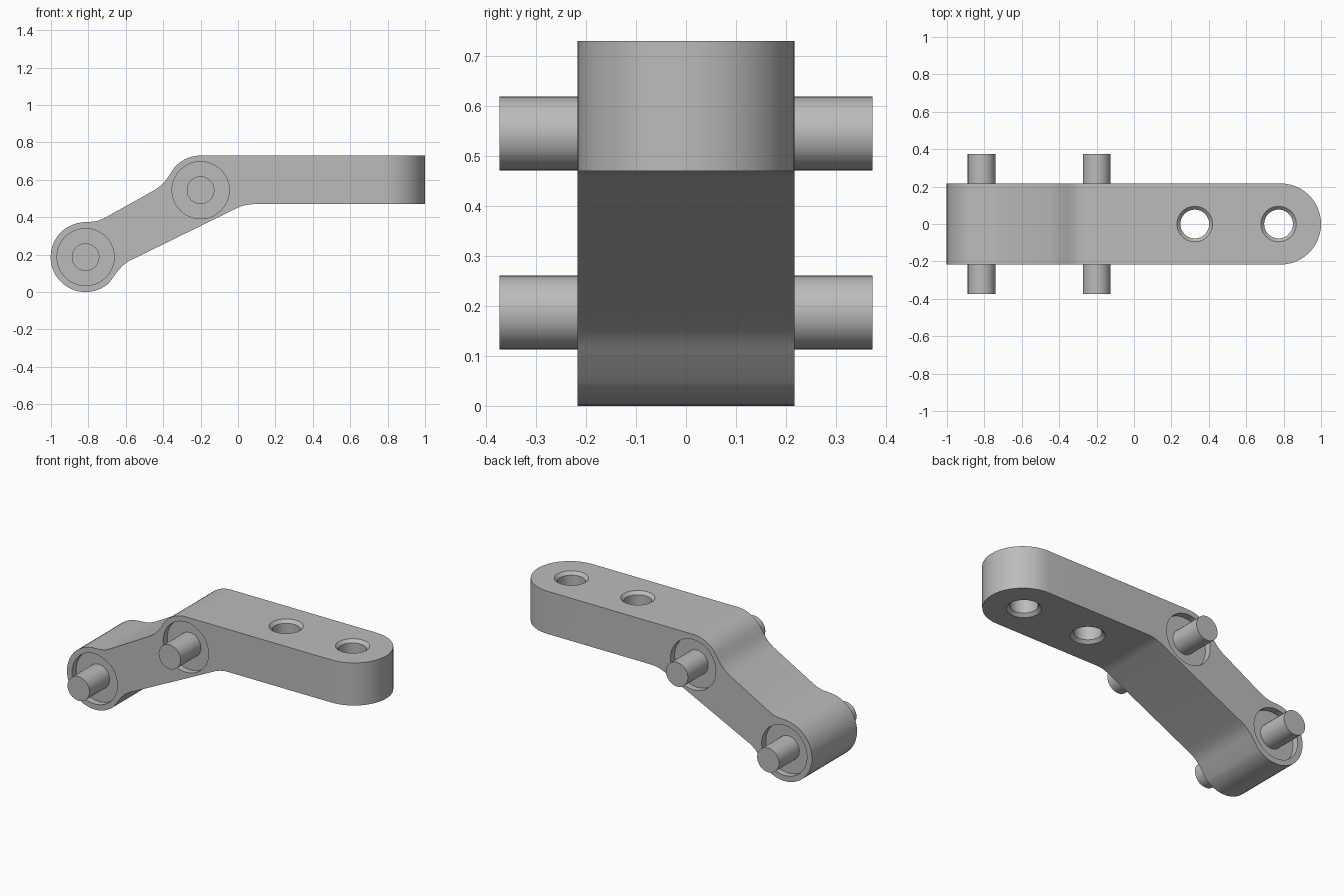
import bpy
import bmesh
from math import sin, cos, radians, pi
from mathutils import Matrix, Vector

cube = bpy.data.objects.get("Cube")
if cube:
    bpy.data.objects.remove(cube, do_unlink=True)

grey = bpy.data.materials.new("plain grey")
grey.use_nodes = True
grey.diffuse_color = (0.5, 0.5, 0.5, 1)
grey.node_tree.nodes["Principled BSDF"].inputs["Base Color"].default_value = (0.5, 0.5, 0.5, 1)

HALF_WIDTH = 0.217
PIN_REACH = 0.373
LOW_JOINT = (-0.815, 0.187)
HIGH_JOINT = (-0.2, 0.545)
TO_Y = Matrix.Rotation(-pi / 2, 4, "X")   # turns the z axis onto y


def arc(centre, radius, start, end, steps):
    angles = [radians(start + (end - start) * i / steps) for i in range(steps + 1)]
    return [(centre[0] + radius * cos(a), centre[1] + radius * sin(a)) for a in angles]


def finish(name, bm):
    bmesh.ops.recalc_face_normals(bm, faces=bm.faces)
    mesh = bpy.data.meshes.new(name)
    bm.to_mesh(mesh)
    bm.free()
    mesh.materials.append(grey)
    obj = bpy.data.objects.new(name, mesh)
    bpy.context.collection.objects.link(obj)
    return obj


def prism(name, points, to_3d, depth):
    bm = bmesh.new()
    face = bm.faces.new([bm.verts.new(to_3d(*p)) for p in points])
    result = bmesh.ops.extrude_face_region(bm, geom=[face])
    moved = [v for v in result["geom"] if isinstance(v, bmesh.types.BMVert)]
    bmesh.ops.translate(bm, verts=moved, vec=depth)
    return finish(name, bm)


def turned(name, rings, centre, turn=Matrix(), sides=40):
    """Solid of revolution from (radius, height) rings."""
    bm = bmesh.new()
    loops = [[bm.verts.new((x, y, h)) for x, y in arc((0, 0), r, 0, 360, sides)[:-1]]
             for r, h in rings]
    bm.faces.new(loops[0])
    bm.faces.new(loops[-1])
    for a, b in zip(loops, loops[1:]):
        for i in range(sides):
            j = (i + 1) % sides
            bm.faces.new((a[i], a[j], b[j], b[i]))
    bm.transform(Matrix.Translation(Vector(centre)) @ turn)
    return finish(name, bm)


def select(obj):
    bpy.ops.object.select_all(action="DESELECT")
    obj.select_set(True)
    bpy.context.view_layer.objects.active = obj


def cut(obj, cutter, operation="DIFFERENCE"):
    mod = obj.modifiers.new("cut", "BOOLEAN")
    mod.operation = operation
    mod.solver = "EXACT"
    mod.object = cutter
    select(obj)
    bpy.ops.object.modifier_apply(modifier=mod.name)
    bpy.data.objects.remove(cutter, do_unlink=True)


# Bent arm: side profile with round joints and softened inner corners
side = [(1.1, 0.73)]
side += arc(HIGH_JOINT, 0.185, 90, 142, 8)
side += [(-0.367, 0.624), (-0.388, 0.595), (-0.412, 0.57), (-0.44, 0.549)]
side += [(-0.71, 0.398), (-0.74, 0.384), (-0.77, 0.377)]
side += arc(LOW_JOINT, 0.187, 96, 312, 26)
side += [(-0.64, 0.116), (-0.616, 0.142), (-0.585, 0.165), (-0.545, 0.184)]
side += [(0.0, 0.452), (0.03, 0.463), (0.06, 0.469), (0.09, 0.47), (1.1, 0.47)]
arm = prism("bent_arm", side, lambda x, z: (x, -HALF_WIDTH, z), (0, 2 * HALF_WIDTH, 0))

# Rounded far end, trimmed in plan
plan = [(-1.2, 0.4), (-1.2, -0.4), (0.4, -0.4), (0.4, -HALF_WIDTH)]
plan += arc((0.783, 0), HALF_WIDTH, -90, 90, 24) + [(0.4, HALF_WIDTH), (0.4, 0.4)]
cut(arm, prism("end_trim", plan, lambda x, y: (x, y, -0.2), (0, 0, 1.2)), "INTERSECT")

# Countersunk bolt holes
hole = [(0.115, 0.45), (0.095, 0.47), (0.077, 0.488),
        (0.077, 0.712), (0.095, 0.73), (0.115, 0.75)]
for x in (0.325, 0.773):
    cut(arm, turned("hole_cutter", hole, (x, 0, 0)))

# Round recesses on both sides of each joint, with pins standing in them
floor = HALF_WIDTH - 0.04
for label, (x, z) in (("lower", LOW_JOINT), ("upper", HIGH_JOINT)):
    for side_name, sign in (("front", -1), ("back", 1)):
        recess = [(0.153, sign * floor), (0.153, sign * 0.3)]
        cut(arm, turned("recess_cutter", recess, (x, 0, z), TO_Y))
        pin_rings = [(0.074, sign * (floor - 0.02)), (0.074, sign * PIN_REACH)]
        pin = turned(f"{label}_{side_name}_pin", pin_rings, (x, 0, z), TO_Y, 32)
        select(pin)
        bpy.ops.object.shade_smooth_by_angle(angle=radians(30))

select(arm)
bpy.ops.object.shade_smooth_by_angle(angle=radians(30))
